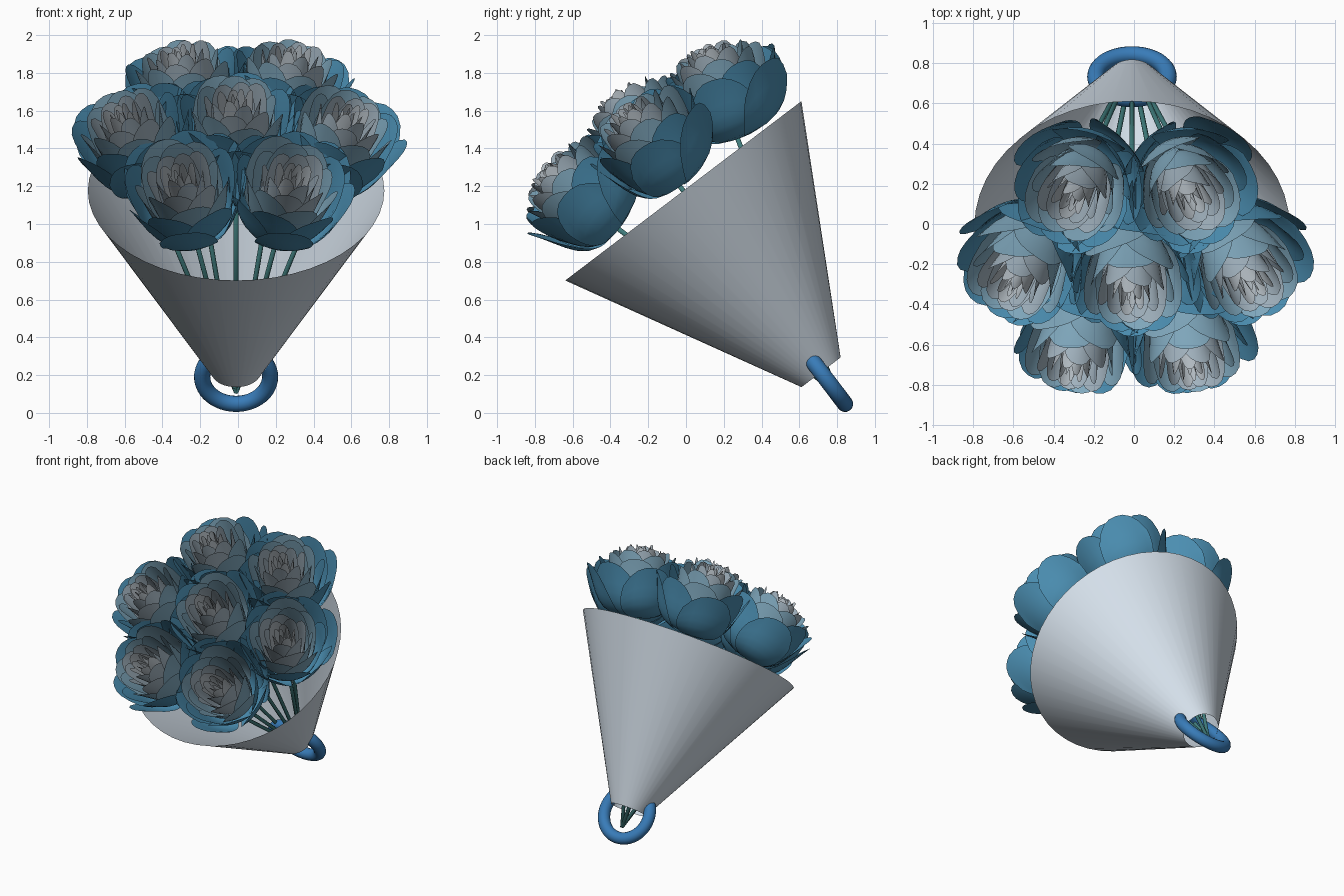
import bpy, bmesh, math, random
from mathutils import Matrix, Vector

if "Cube" in bpy.data.objects:
    bpy.data.objects.remove(bpy.data.objects["Cube"])

random.seed(4)
TILT = math.radians(37.2)
AXIS = Vector((0, -math.sin(TILT), math.cos(TILT)))
X0 = -0.01
NECK = Vector((X0, 0.715, 0.215))       # centre of the narrow end of the wrap
TIP = NECK - AXIS * 0.13                # where all stems meet
BASE = Matrix.Rotation(TILT, 4, 'X')


def material(name, rgb):
    m = bpy.data.materials.new(name)
    m.diffuse_color = (*rgb, 1)
    m.use_nodes = True
    m.node_tree.nodes["Principled BSDF"].inputs["Base Color"].default_value = m.diffuse_color
    return m


def finish_mesh(name, bm, mats):
    me = bpy.data.meshes.new(name)
    bm.to_mesh(me)
    bm.free()
    for m in mats:
        me.materials.append(m)
    me.shade_smooth()
    return me


def place(name, me, matrix):
    ob = bpy.data.objects.new(name, me)
    bpy.context.collection.objects.link(ob)
    ob.matrix_world = matrix


# paper cone, open at both ends
bm = bmesh.new()
bmesh.ops.create_cone(bm, cap_ends=False, segments=48, radius1=0.13,
                      radius2=0.785, depth=1.206)
paper = finish_mesh("paper_wrap", bm, [material("paper", (0.66, 0.74, 0.82))])
place("paper_wrap", paper, Matrix.Translation(NECK + AXIS * 0.603) @ BASE)

# ring through the narrow end, standing in the plane of the bouquet axis
bpy.ops.mesh.primitive_torus_add(major_radius=0.18, minor_radius=0.043,
                                 major_segments=48, minor_segments=16)
ring = bpy.context.object
ring.name = "ring_handle"
ring.data.materials.append(material("ring_blue", (0.04, 0.20, 0.48)))
ring.data.shade_smooth()
ring.matrix_world = (Matrix.Translation(NECK - AXIS * 0.03) @ BASE
                     @ Matrix.Rotation(math.pi / 2, 4, 'X'))

# petal colours, pale core to blue outside
petal_mats = [material(f"petal_{i}", rgb) for i, rgb in enumerate(
    [(0.44, 0.49, 0.53), (0.36, 0.45, 0.52), (0.22, 0.40, 0.52), (0.07, 0.27, 0.44)])]


def bezier(p, t):
    s = 1 - t
    k = (s**3, 3*s*s*t, 3*s*t*t, t**3)
    return (sum(a*q[0] for a, q in zip(k, p)), sum(a*q[1] for a, q in zip(k, p)))


def add_petal(bm, f, phi):
    """One cupped petal; f runs from 0 (core) to 1 (outside)."""
    R = 0.02 + 0.335 * f ** 1.1 + random.uniform(-0.008, 0.008)
    H = 0.52 - 0.15 * f ** 2 + random.uniform(-0.012, 0.012)
    half = 1.35 - 0.70 * f
    prof = [(0.01, 0.01), (R * 0.80 + 0.03, 0.0), (R * 0.80, H * 0.5), (R * 1.04, H)]
    nu, nv = 8, 8
    rows = []
    for i in range(nu + 1):
        row = []
        for j in range(nv + 1):
            v = 2 * j / nv - 1
            u = i / nu
            r, h = bezier(prof, u * (1 - 0.25 * abs(v) ** 2.4))
            a = phi + half * v * (0.8 + 0.2 * math.sin(math.pi * u))
            # roses open a little more towards the upper side
            r *= (1 + 0.06 * v * v * u) * (1 + 0.13 * f * math.sin(a))
            row.append(bm.verts.new((r * math.cos(a), r * math.sin(a), h)))
        rows.append(row)
    for i in range(nu):
        for j in range(nv):
            face = bm.faces.new((rows[i][j], rows[i][j+1], rows[i+1][j+1], rows[i+1][j]))
            face.material_index = min(3, int(f * 4))


# one rose mesh, petals set out on a golden-angle spiral
bm = bmesh.new()
COUNT = 38
for n in range(COUNT):
    add_petal(bm, n / (COUNT - 1), n * 2.39996)
bmesh.ops.recalc_face_normals(bm, faces=bm.faces)
rose = finish_mesh("rose", bm, petal_mats)

# one stem mesh
STEM = 1.47
bm = bmesh.new()
bmesh.ops.create_cone(bm, cap_ends=True, segments=8, radius1=0.013,
                      radius2=0.013, depth=STEM,
                      matrix=Matrix.Translation((0, 0, STEM / 2)))
stem = finish_mesh("stem", bm, [material("stem_green", (0.05, 0.20, 0.20))])

# seven flowers: one in the middle, six fanned around it
fans = [(0, 0)] + [(math.radians(18.3), k * math.pi / 3) for k in range(6)]
for k, (lean, around) in enumerate(fans):
    lean_axis = Vector((-math.sin(around), math.cos(around), 0))
    m = Matrix.Translation(TIP) @ BASE @ Matrix.Rotation(lean, 4, lean_axis)
    place(f"stem_{k}", stem, m)
    place(f"rose_{k}", rose, m @ Matrix.Translation((0, 0, STEM - 0.015)))
